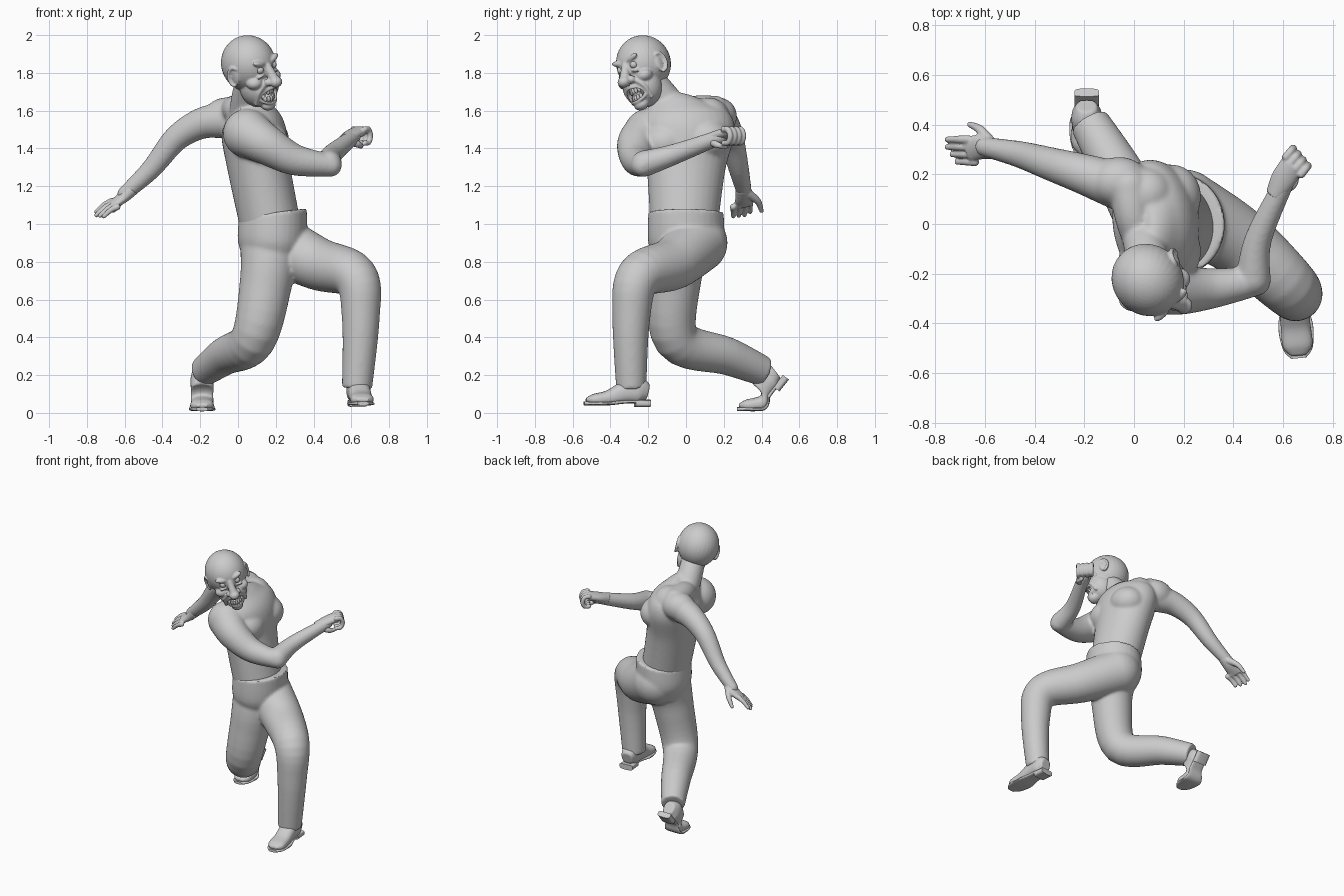
import bpy, bmesh, math
from mathutils import Vector, Matrix

cube = bpy.data.objects.get("Cube")
if cube:
    bpy.data.objects.remove(cube, do_unlink=True)

clay = bpy.data.materials.new("clay grey")
clay.use_nodes = True
clay_colour = (.6, .6, .6, 1)
clay.diffuse_color = clay_colour
clay.node_tree.nodes["Principled BSDF"].inputs["Base Color"].default_value = clay_colour


def spline(before, start, end, after, t):
    """Catmull-Rom point between start and end, with its radii."""
    leaving, arriving = (end - before) / 2, (after - start) / 2
    gap = end - start
    return start + leaving * t + (3 * gap - 2 * leaving - arriving) * t**2 + (leaving + arriving - 2 * gap) * t**3


def loft(shape, stations, reference=(1, 1, 0), squareness=1, sides=32, steps=6):
    """Skin ellipses placed at (x, y, z, radius along reference, radius across)."""
    rows = [Vector(station) for station in stations]
    rows = [rows[0], *rows, rows[-1]]
    path = []
    for window in zip(rows, rows[1:], rows[2:], rows[3:]):
        path += [spline(*window, step / steps) for step in range(steps)]
    path.append(rows[-1])
    rings = []
    for index, row in enumerate(path):
        previous, following = path[max(index - 1, 0)], path[min(index + 1, len(path) - 1)]
        along = (following - previous).to_3d().normalized()
        first = Vector(reference)
        first = (first - along * first.dot(along)).normalized()
        second = along.cross(first)
        ring = []
        for side in range(sides):
            angle = math.tau * side / sides
            wide, deep = (math.copysign(abs(value) ** squareness, value)
                          for value in (math.cos(angle), math.sin(angle)))
            position = row.to_3d() + first * wide * row[3] + second * deep * row[4]
            ring.append(shape.verts.new(position))
        rings.append(ring)
    for lower, upper in zip(rings, rings[1:]):
        for side in range(sides):
            shape.faces.new((lower[side - 1], lower[side], upper[side], upper[side - 1]))
    shape.faces.new(rings[0][::-1])
    shape.faces.new(rings[-1])


def ball(shape, centre, radii, tilt=0):
    matrix = Matrix.Translation(centre) @ Matrix.Rotation(tilt, 4, 'Y') @ Matrix.Diagonal((*radii, 1))
    bmesh.ops.create_uvsphere(shape, u_segments=32, v_segments=24, radius=1, matrix=matrix)


def limb(shape, start_radius, end_radius, *points, open_end=False, **options):
    """Round tube through the points with an even taper and round ends."""
    stations = []
    for index, point in enumerate(points):
        share = index / (len(points) - 1)
        radius = start_radius + (end_radius - start_radius) * share
        stations.append((*point, radius, radius))
    loft(shape, stations, **options)
    ball(shape, points[0], [start_radius] * 3)
    if not open_end:
        ball(shape, points[-1], [end_radius] * 3)


def finish(name, shape, voxel=None, relaxing=4, cutter=None, pose=None):
    """Turn the shape into an object, fusing its pieces into one skin."""
    bmesh.ops.recalc_face_normals(shape, faces=shape.faces)
    mesh = bpy.data.meshes.new(name)
    shape.to_mesh(mesh)
    shape.free()
    mesh.materials.append(clay)
    result = bpy.data.objects.new(name, mesh)
    bpy.context.collection.objects.link(result)
    bpy.ops.object.select_all(action='DESELECT')
    bpy.context.view_layer.objects.active = result
    result.select_set(True)
    if voxel:
        fuse = result.modifiers.new("fuse", 'REMESH')
        fuse.mode, fuse.voxel_size = 'VOXEL', voxel
        result.modifiers.new("relax", 'SMOOTH').iterations = relaxing
    if cutter:
        carve = result.modifiers.new("carve", 'BOOLEAN')
        carve.operation, carve.object = 'DIFFERENCE', cutter
    for modifier in list(result.modifiers):
        bpy.ops.object.modifier_apply(modifier=modifier.name)
    if pose:
        result.data.transform(pose)
    bpy.ops.object.shade_smooth_by_angle(angle=math.radians(40))
    return result


# Torso with chest muscles, neck and both arms
torso = bmesh.new()
loft(torso, [(.17, -.01, 1, .16, .18), (.11, 0, 1.3, .165, .21), (.08, .01, 1.5, .17, .25),
             (.05, .01, 1.6, .12, .21), (.02, .02, 1.65, .06, .14)], reference=(1, .1, 0))
for side in (-1, 1):
    ball(torso, (.15, .11 * side, 1.44 + .01 * side), (.12, .13, .11))
limb(torso, .07, .08, (.05, -.12, 1.54), (0, .02, 1.6), (-.02, .15, 1.6))
limb(torso, .09, .08, (.04, -.04, 1.56), (.05, -.12, 1.67), (.07, -.2, 1.77))
# Trailing arm, with shoulder muscle
ball(torso, (-.06, .17, 1.57), (.12, .1, .1))
limb(torso, .11, .04, (.05, .12, 1.56), (-.08, .16, 1.55), (-.2, .2, 1.53), (-.33, .24, 1.45),
     (-.46, .28, 1.29), (-.6, .31, 1.16))
# Leading arm, bent at the elbow
limb(torso, .13, .06, (.05, -.2, 1.48), (.15, -.26, 1.42), (.3, -.26, 1.34), (.49, -.23, 1.31))
limb(torso, .07, .04, (.48, -.22, 1.32), (.5, -.06, 1.37), (.61, .18, 1.46))
finish("torso_and_arms", torso, voxel=.009, relaxing=12)

# Open trailing hand with spread fingers, the palm tilted
hand = bmesh.new()
loft(hand, [(-.56, .3, 1.19, .04, .04), (-.61, .31, 1.14, .05, .03), (-.67, .3, 1.1, .05, .02)],
     reference=(0, 1, .3))
for finger in range(4):
    knuckle = Vector((-.64 - finger / 100, .25 + .03 * finger, 1.09 + finger / 100))
    reach = .09 - .01 * abs(finger - 2)
    limb(hand, .018, .012, knuckle, knuckle + Vector((-reach / 2, 0, -reach / 4)),
         knuckle + Vector((-reach, 0, -reach * .7)), sides=12)
limb(hand, .025, .012, (-.58, .33, 1.16), (-.62, .38, 1.12), (-.66, .4, 1.07), sides=12)
finish("open_hand", hand, voxel=.005)

# Leading hand with curled fingers
hand = bmesh.new()
loft(hand, [(.57, .12, 1.44, .04, .04), (.6, .18, 1.47, .05, .03), (.64, .24, 1.49, .05, .03)],
     reference=(1, -.8, 0))
for finger in range(4):
    knuckle = Vector((.61, .27, 1.5)).lerp(Vector((.67, .2, 1.5)), finger / 3)
    curl = [knuckle + Vector((.01, .01, -.035)) + Vector((.5, .6, 0)) * .04 * math.cos(bend)
            + Vector((0, 0, .04)) * math.sin(bend) for bend in (2, 1, 0, -1, -2)]
    limb(hand, .017, .014, *curl, sides=12)
limb(hand, .025, .012, (.59, .14, 1.44), (.64, .16, 1.42), (.65, .21, 1.41), sides=12)
finish("curled_hand", hand, voxel=.005)

# Trousers: hips, forward leg and trailing leg, the waist higher on the forward side
trousers = bmesh.new()
loft(trousers, [(.185, 0, 1.06, .18, .2), (.18, 0, .9, .18, .2), (.18, 0, .79, .13, .15)],
     reference=(1, .1, 0))
for vertex in trousers.verts:
    vertex.co.z += max(vertex.co.z - .9, 0) * (vertex.co.x - .18)
limb(trousers, .16, .08, (.2, .06, .9), (.42, -.07, .79), (.62, -.25, .72), (.65, -.29, .5),
     (.63, -.29, .13), open_end=True)
limb(trousers, .16, .08, (.17, -.02, .9), (.15, -.06, .7), (.08, -.05, .39), (-.07, .22, .3),
     (-.18, .41, .22), open_end=True)
finish("trousers", trousers, voxel=.009, relaxing=10)


def shoe(name, ball_of_foot, turn, bend):
    """Shoe pointing to the front, hinged upwards behind the ball of the foot."""
    upper, sole = bmesh.new(), bmesh.new()
    loft(upper, [(0, .21, .07, .04, .04), (0, .16, .08, .06, .07), (0, .09, .07, .06, .06),
                 (0, 0, .04, .06, .04), (0, -.08, .03, .06, .03), (0, -.12, .03, .03, .01)],
         reference=(1, 0, 0), squareness=.8)
    loft(sole, [(0, .22, .02, .05, .01), (0, .1, .02, .05, .01), (0, 0, .01, .07, .01),
                (0, -.09, .01, .06, .01), (0, -.13, .01, .03, .01)], reference=(1, 0, 0), squareness=.6)
    loft(sole, [(0, .22, .01, .05, .02), (0, .14, .01, .05, .02)], reference=(1, 0, 0), squareness=.6)
    placing = Matrix.Translation(ball_of_foot) @ Matrix.Rotation(turn, 4, 'Z')
    for part, shape, voxel in (("upper", upper, .006), ("sole", sole, None)):
        for vertex in shape.verts:
            share = min(max(vertex.co.y / .08, 0), 1)
            vertex.co = Matrix.Rotation(bend * share, 3, 'X') @ vertex.co
        finish(f"{name}_{part}", shape, voxel=voxel, pose=placing)


shoe("front_shoe", (.65, -.41, .04), turn=.1, bend=0)
shoe("back_shoe", (-.19, .4, .01), turn=0, bend=.9)

# Head, made facing front and then turned, rolled and tipped
head_pose = Matrix.Translation((.055, -.225, 1.85))
for degrees, axis in ((45, 'Z'), (-17, 'Y'), (10, 'X')):
    head_pose @= Matrix.Rotation(math.radians(degrees), 4, axis)
mouth = bmesh.new()
ball(mouth, (0, -.12, -.15), (.06, .08, .04))
mouth_cutter = finish("mouth_cutter", mouth)

head = bmesh.new()
ball(head, (0, 0, 0), (.14, .15, .15))
ball(head, (0, -.06, -.12), (.1, .1, .11))
ball(head, (0, -.12, -.21), (.04, .04, .03))
limb(head, .02, .03, (0, -.14, .01), (0, -.18, -.06), sides=12)
ball(head, (0, -.19, -.07), (.035, .035, .03))
lip_angles = [math.tau * step / 16 for step in range(17)]
limb(head, .012, .012, *[(.06 * math.cos(angle), -.155 + .04 * math.cos(angle) ** 2, -.15 + .04 * math.sin(angle))
                         for angle in lip_angles], reference=(0, 1, 0), sides=10)
for side in (-1, 1):
    # Cheek, brow, eye bag, nostril and smile fold
    ball(head, (side * .07, -.1, -.07), (.045, .045, .035))
    ball(head, (side * .05, -.13, .035), (.045, .02, .016), tilt=side * -.3)
    ball(head, (side * .05, -.13, -.03), (.03, .02, .01), tilt=side * .2)
    ball(head, (side * .03, -.16, -.07), (.02, .02, .02))
    limb(head, .014, .01, (side * .03, -.15, -.07), (side * .07, -.13, -.12), (side * .07, -.1, -.19), sides=10)
    # Ear with a raised rim, lying close to the skull
    rim_angles = [math.pi * step / 6 - .5 for step in range(8)]
    limb(head, .009, .009, *[(side * (.138 + .01 * math.sin(angle)), .03 * math.sin(angle) - .02,
                              .05 * math.cos(angle) - .03) for angle in rim_angles],
         reference=(1, 0, 0), sides=10)
    ball(head, (side * .13, -.02, -.03), (.012, .03, .05))
finish("head", head, voxel=.005, cutter=mouth_cutter, pose=head_pose)
bpy.data.objects.remove(mouth_cutter, do_unlink=True)

# Eyes and two rows of teeth
details = bmesh.new()
for side in (-1, 1):
    ball(details, (side * .05, -.13, 0), (.02, .02, .02))
for tooth in range(-3, 4):
    depth = -.145 + tooth ** 2 / 300
    for height in (-.13, -.17):
        ball(details, (tooth * .015, depth, height), (.009, .01, .018))
finish("eyes_and_teeth", details, pose=head_pose)
